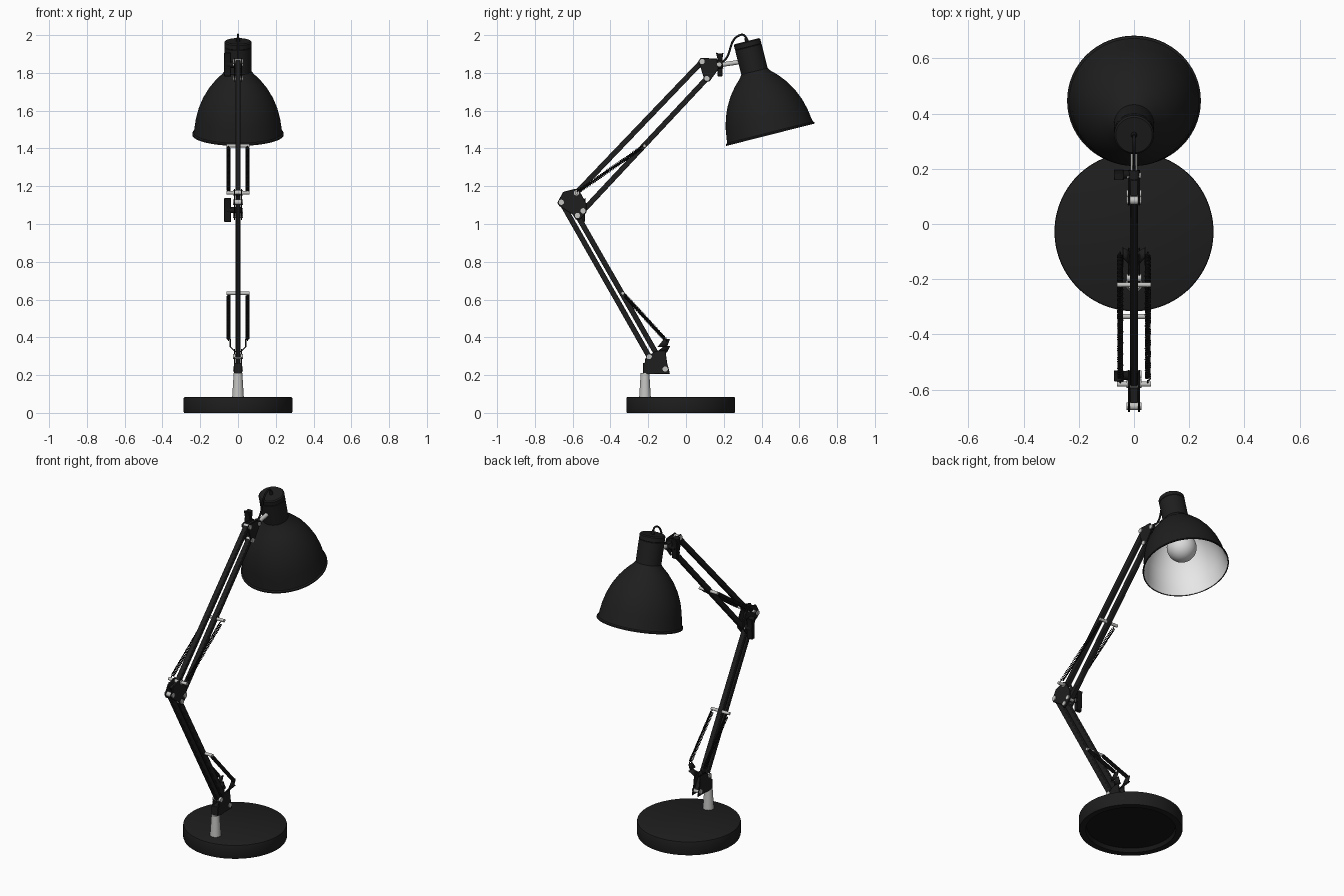
import bpy, bmesh, math
from mathutils import Vector, Matrix

if "Cube" in bpy.data.objects:
    bpy.data.objects.remove(bpy.data.objects["Cube"])

def material(name, r, g, b):
    m = bpy.data.materials.new(name)
    m.diffuse_color = (r, g, b, 1)
    m.use_nodes = True
    m.node_tree.nodes["Principled BSDF"].inputs["Base Color"].default_value = m.diffuse_color
    return m

BLACK = material("black_enamel", 0.013, 0.013, 0.013)
DARK = material("black_plastic", 0.008, 0.008, 0.008)
METAL = material("light_metal", 0.55, 0.55, 0.54)
WHITE = material("white_liner", 0.80, 0.80, 0.80)
BULB = material("bulb_glass", 0.72, 0.72, 0.72)

def finish(name, bm, mats, angle=35):
    bmesh.ops.recalc_face_normals(bm, faces=bm.faces)
    me = bpy.data.meshes.new(name)
    bm.to_mesh(me)
    bm.free()
    for m in mats:
        me.materials.append(m)
    me.shade_smooth()
    me.set_sharp_from_angle(angle=math.radians(angle))
    ob = bpy.data.objects.new(name, me)
    bpy.context.collection.objects.link(ob)
    return ob

def bevel(ob, width, segments=2):
    b = ob.modifiers.new("bevel", 'BEVEL')
    b.width, b.segments, b.limit_method = width, segments, 'ANGLE'
    return ob

def frame(a, b):
    """Matrix placing local z along a -> b, centred between them."""
    a, b = Vector(a), Vector(b)
    rot = (b - a).to_track_quat('Z', 'X').to_matrix().to_4x4()
    return Matrix.Translation((a + b) / 2) @ rot

def rod(name, a, b, r, mat, r2=None, sides=24):
    bm = bmesh.new()
    bmesh.ops.create_cone(bm, cap_ends=True, segments=sides, radius1=r,
                          radius2=r if r2 is None else r2,
                          depth=(Vector(b) - Vector(a)).length, matrix=frame(a, b))
    return finish(name, bm, [mat])

def bar(name, a, b, w, mat):
    """Square tube between two points in the y-z plane."""
    a, b = Vector((0, *a)), Vector((0, *b))
    d = b - a
    bm = bmesh.new()
    bmesh.ops.create_cube(bm, size=1)
    ang = math.atan2(-d.y, d.z)
    m = Matrix.Translation((a + b) / 2) @ Matrix.Rotation(ang, 4, 'X') @ Matrix.Diagonal((w, w, d.length, 1))
    bmesh.ops.transform(bm, matrix=m, verts=bm.verts)
    return bevel(finish(name, bm, [mat]), 0.004)

def plate(name, outline, x0, x1, mat):
    """Flat plate with a y-z outline, from x0 to x1."""
    bm = bmesh.new()
    f = bm.faces.new([bm.verts.new((x0, y, z)) for y, z in outline])
    ext = bmesh.ops.extrude_face_region(bm, geom=[f])["geom"]
    bmesh.ops.translate(bm, vec=(x1 - x0, 0, 0), verts=[v for v in ext if isinstance(v, bmesh.types.BMVert)])
    return bevel(finish(name, bm, [mat]), 0.002, 1)

def lathe(name, profile, mats, rule=lambda i: 0, closed=False, sides=64):
    """Spin (radius, z) points round z; rule gives the material per segment."""
    bm = bmesh.new()
    rings = [[bm.verts.new((r * math.cos(2 * math.pi * k / sides), r * math.sin(2 * math.pi * k / sides), z))
              for k in range(sides)] for r, z in profile]
    n = len(rings)
    for i in range(n if closed else n - 1):
        p, q = rings[i], rings[(i + 1) % n]
        for k in range(sides):
            f = bm.faces.new((p[k], p[(k + 1) % sides], q[(k + 1) % sides], q[k]))
            f.material_index = rule(i)
    bmesh.ops.remove_doubles(bm, verts=bm.verts, dist=1e-5)
    return finish(name, bm, mats)

def wire(name, pts, r, mat, res=1, smooth=False):
    cu = bpy.data.curves.new(name, 'CURVE')
    cu.dimensions, cu.bevel_depth, cu.bevel_resolution, cu.use_fill_caps = '3D', r, res, True
    sp = cu.splines.new('NURBS' if smooth else 'POLY')
    sp.points.add(len(pts) - 1)
    for p, c in zip(sp.points, pts):
        p.co = (*c, 1)
    if smooth:
        sp.use_endpoint_u, sp.order_u, sp.resolution_u = True, 4, 6
    cu.materials.append(mat)
    ob = bpy.data.objects.new(name, cu)
    bpy.context.collection.objects.link(ob)
    return ob

def spring(name, a, b, r=0.0085, turns=40):
    """Tight coil with straight hook ends."""
    a, b = Vector(a), Vector(b)
    L = (b - a).length
    m = frame(a, b)
    pts = [a]
    for i in range(turns * 10 + 1):
        t = i / (turns * 10)
        w = 2 * math.pi * turns * t
        pts.append(m @ Vector((r * math.cos(w), r * math.sin(w), L * (0.9 * t - 0.45))))
    return wire(name, pts + [b], 0.0032, DARK, 0)

def pin(name, y, z, half=0.027, r=0.014):
    return rod(name, (-half, y, z), (half, y, z), r, METAL)

# Base disc, recessed underneath
base = lathe("base", [(0, 0.085), (0.28, 0.085), (0.286, 0.082), (0.288, 0.076), (0.288, 0.008),
                      (0.285, 0.0), (0.25, 0.0), (0.245, 0.025), (0, 0.025)], [BLACK, DARK],
             lambda i: 1 if i >= 6 else 0, sides=96)
base.location = (0, -0.028, 0)

# Post and foot bracket
rod("post", (0, -0.217, 0.08), (0, -0.217, 0.21), 0.031, METAL, 0.023, 32)
plate("bracket_block", [(-0.227, 0.205), (-0.165, 0.205), (-0.165, 0.265), (-0.227, 0.265)], -0.022, 0.022, BLACK)
foot = [(-0.227, 0.207), (-0.085, 0.207), (-0.1, 0.265), (-0.11, 0.34), (-0.165, 0.325), (-0.215, 0.29)]
for s, side in ((1, "right"), (-1, "left")):
    plate("foot_plate_" + side, foot, s * 0.016, s * 0.022, BLACK)
    # Bent ears holding the lower springs
    bm = bmesh.new()
    for x0, x1, z0, z1 in ((0.016, 0.044, 0.32, 0.35), (0.044, 0.044, 0.35, 0.39)):
        vs = [bm.verts.new((s * x, y, z)) for x, y, z in
              ((x0, -0.15, z0), (x0, -0.1, z0), (x1, -0.085, z1), (x1, -0.118, z1))]
        bm.faces.new(vs)
    ear = finish("spring_ear_" + side, bm, [BLACK])
    ear.modifiers.new("thickness", 'SOLIDIFY').thickness = 0.006

# Joint positions (y, z)
L_rear = ((-0.195, 0.298), (-0.66, 1.115))
L_front = ((-0.11, 0.232), (-0.575, 1.045))
U_top = ((-0.58, 1.165), (0.085, 1.86))
U_low = ((-0.545, 1.07), (0.11, 1.77))

# Parallel arm bars with a pivot pin at each end
for name, ends in (("lower_arm_rear", L_rear), ("lower_arm_front", L_front),
                   ("upper_arm_top", U_top), ("upper_arm_low", U_low)):
    bar(name, *ends, 0.028, BLACK)
    for i, e in enumerate(ends):
        pin(f"{name}_pin_{i}", *e)

# Elbow and head plates
elbow = [(-0.682, 1.112), (-0.668, 1.138), (-0.65, 1.17), (-0.585, 1.187), (-0.566, 1.178), (-0.528, 1.11),
         (-0.528, 1.06), (-0.56, 1.025), (-0.582, 1.022), (-0.60, 1.05), (-0.67, 1.095)]
head = [(0.066, 1.865), (0.08, 1.88), (0.165, 1.875), (0.172, 1.82), (0.125, 1.755), (0.1, 1.755), (0.092, 1.78)]
for s, side in ((1, "right"), (-1, "left")):
    plate("elbow_plate_" + side, elbow, s * 0.015, s * 0.022, BLACK)
    plate("head_plate_" + side, head, s * 0.015, s * 0.022, BLACK)
plate("elbow_core", [(-0.65, 1.15), (-0.59, 1.16), (-0.56, 1.08), (-0.58, 1.06)], -0.014, 0.014, BLACK)
plate("head_core", [(0.1, 1.86), (0.16, 1.865), (0.165, 1.825), (0.125, 1.79)], -0.014, 0.014, BLACK)

# Wing knobs at the elbow and the head
for name, y, z in (("elbow", -0.548, 1.073), ("head", 0.18, 1.843)):
    rod(name + "_knob_stem", (-0.06, y, z), (0.02, y, z), 0.016, DARK)
    wing = [(-0.022, 0.065), (0.0, 0.058), (0.018, 0.063), (0.012, 0.025), (0.014, 0),
            (0.012, -0.04), (0.012, -0.062), (-0.012, -0.062), (-0.012, -0.04), (-0.014, 0), (-0.012, 0.025)]
    plate(name + "_wing_knob", [(y + a, z + b) for a, b in wing], -0.073, -0.037, DARK)

# Head swivel and the stem into the lamp neck
rod("head_swivel", (0, 0.15, 1.84), (0, 0.195, 1.845), 0.022, BLACK)
pin("head_swivel_pin", 0.175, 1.845, 0.026, 0.012)
rod("head_stem", (0, 0.18, 1.842), (0, 0.30, 1.86), 0.012, METAL)

# Cross pins and paired springs
for name, a, b in (("lower", (-0.102, 0.38), (-0.335, 0.633)), ("upper", (-0.58, 1.165), (-0.22, 1.414))):
    rod(name + "_cross_pin", (-0.062, *b), (0.062, *b), 0.009, METAL)
    for s, side in ((1, "right"), (-1, "left")):
        spring(f"{name}_spring_{side}", (s * 0.05, *a), (s * 0.05, *b))
rod("elbow_cross_pin", (-0.062, -0.58, 1.165), (0.062, -0.58, 1.165), 0.009, METAL)

# Lamp head: shade shell (white inside), bulb and top cap share one tilt
shell = [(0.0, 0.0), (0.066, 0.0), (0.072, -0.006), (0.072, -0.03), (0.070, -0.032), (0.072, -0.034),
         (0.072, -0.165), (0.084, -0.182), (0.12, -0.218), (0.155, -0.262), (0.185, -0.313), (0.208, -0.368),
         (0.223, -0.425), (0.232, -0.485), (0.235, -0.498), (0.242, -0.504), (0.242, -0.511), (0.236, -0.511),
         (0.227, -0.485), (0.217, -0.425), (0.202, -0.368), (0.179, -0.316), (0.149, -0.266), (0.114, -0.224),
         (0.078, -0.188), (0.0, -0.185)]
shade = lathe("lamp_shade", shell, [BLACK, WHITE], lambda i: 1 if i >= 17 else 0, sides=96)
glass = [(0, -0.18), (0.035, -0.18), (0.037, -0.25), (0.045, -0.285)]
glass += [(0.083 * math.sin(t), -0.365 + 0.083 * math.cos(t))
          for t in [math.radians(35 + 145 * k / 16) for k in range(17)]]
bulb = lathe("bulb", glass, [BULB], sides=48)
cap = lathe("cable_gland", [(0, 0.02), (0.007, 0.02), (0.011, 0.0), (0.011, -0.01), (0, -0.01)], [DARK], sides=20)
for ob in (shade, bulb, cap):
    ob.location = (0, 0.322, 1.968)
    ob.rotation_euler = (math.radians(14.2), 0, 0)

# Cable looping from the neck top to the head joint
wire("cable", [(0, 0.322, 1.97), (0, 0.315, 2.005), (0, 0.285, 2.005), (0, 0.245, 1.975), (0, 0.23, 1.91),
               (0, 0.215, 1.87), (0, 0.18, 1.85)], 0.0055, DARK, 2, True)
